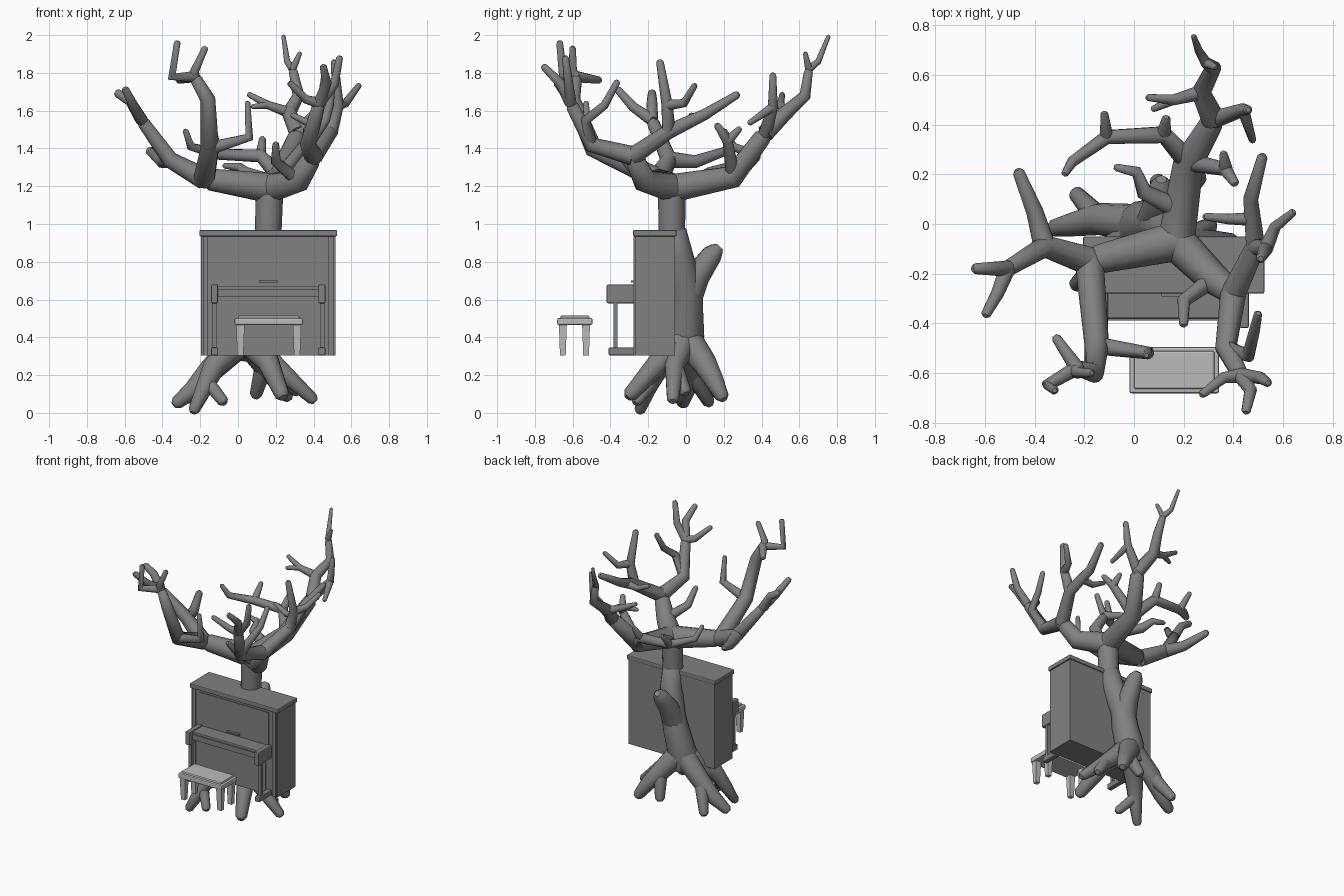
import bpy, bmesh, math
from mathutils import Vector as V


def grey(name, v):
    m = bpy.data.materials.new(name)
    m.diffuse_color = (v, v, v, 1)
    return m


DARK, PALE = grey("dark_wood", .22), grey("bench_wood", .5)


def limb(curve, pts, r0, r1):
    """Tapered branch through pts with a rounded tip."""
    p = [V(q) for q in pts]
    n = len(p) - 1
    rad = [r0 + (r1 - r0) * i / n for i in range(n + 1)]
    d = (p[-1] - p[-2]).normalized()
    p.insert(n, p[-1] - d * r1 * 0.6)
    rad = rad[:n] + [r1, r1 * 0.55]
    s = curve.splines.new('POLY')
    s.points.add(len(p) - 1)
    for sp, q, r in zip(s.points, p, rad):
        sp.co = (*q, 1)
        sp.radius = r


def tree_part(name, limbs):
    c = bpy.data.curves.new(name, 'CURVE')
    c.dimensions = '3D'
    c.bevel_depth = 1.0
    c.bevel_resolution = 4
    c.use_fill_caps = True
    for l in limbs:
        limb(c, *l)
    o = bpy.data.objects.new(name, c)
    bpy.context.collection.objects.link(o)
    bpy.ops.object.select_all(action='DESELECT')
    o.select_set(True)
    bpy.context.view_layer.objects.active = o
    bpy.ops.object.convert(target='MESH')
    o = bpy.context.view_layer.objects.active
    bpy.ops.object.shade_smooth_by_angle(angle=math.radians(60))
    o.data.materials.clear()
    o.data.materials.append(DARK)


def box(name, x, y, z, bevel=0.0, taper=1.0, mat=DARK):
    """Box from ranges; taper narrows the bottom."""
    bm = bmesh.new()
    bmesh.ops.create_cube(bm, size=1)
    for v in bm.verts:
        k = taper if v.co.z < 0 else 1
        v.co = V(((x[0] + x[1]) / 2 + v.co.x * k * (x[1] - x[0]),
                  (y[0] + y[1]) / 2 + v.co.y * k * (y[1] - y[0]),
                  (z[0] + z[1]) / 2 + v.co.z * (z[1] - z[0])))
    if bevel:
        bmesh.ops.bevel(bm, geom=bm.edges[:], offset=bevel, segments=2,
                        affect='EDGES', profile=0.5)
    me = bpy.data.meshes.new(name)
    bm.to_mesh(me)
    bm.free()
    me.materials.append(mat)
    o = bpy.data.objects.new(name, me)
    bpy.context.collection.objects.link(o)


# trunk and broken stump
tree_part("trunk", [
    ([(.02, -.03, .3), (.04, 0, .42), (.08, .0, .55), (.1, .005, .65),
      (.15, -.04, .84), (.16, -.075, 1)], .105, .07),
    ([(.16, -.075, .95), (.165, -.075, 1.12), (.17, -.075, 1.26)], .07, .075),
    ([(.09, .0, .6), (.1, .06, .73), (.11, .14, .84), (.11, .18, .88)], .085, .04)])

# roots
H = (.04, 0, .4)
L, F, B, R = (-.14, .02, .23), (-.13, -.15, .24), (.14, .1, .26), (.2, -.06, .25)
tree_part("roots", [
    ([H, L, (-.24, .0, .12), (-.34, -.02, .04)], .08, .035),
    ([L, (-.24, .13, .04)], .05, .032),
    ([H, F, (-.18, -.2, .13), (-.24, -.25, .0)], .075, .03),
    ([F, (-.15, -.19, .15), (-.07, -.27, .05)], .045, .03),
    ([H, B, (.21, .15, .17), (.27, .2, .07)], .08, .037),
    ([B, (.09, .18, .08)], .05, .033),
    ([H, R, (.41, -.07, .06)], .075, .032),
    ([H, (.16, -.14, .27), (.24, -.31, .08)], .08, .04),
    ([R, (.32, 0, .1)], .045, .033)])

# left crown
C = (.17, -.07, 1.19)
A = (-.18, -.15, 1.24)
A1, A2 = (-.36, -.09, 1.34), (-.51, -.18, 1.55)
P, N = (-.15, -.49, 1.4), (-.23, -.58, 1.78)
tree_part("left_branches", [
    ([C, A], .08, .058), ([A, A1, A2], .058, .033),
    ([A1, (-.4, .05, 1.33), (-.47, .22, 1.39)], .045, .024),
    ([A2, (-.57, -.18, 1.65), (-.65, -.18, 1.7)], .033, .022),
    ([A2, (-.55, -.28, 1.62), (-.6, -.37, 1.72)], .033, .02),
    ([A, P, (-.16, -.6, 1.66), N], .058, .032),
    ([P, (.06, -.52, 1.46), (.05, -.53, 1.65)], .036, .015),
    ([N, (-.32, -.45, 1.76)], .03, .019),
    ([N, (-.35, -.65, 1.78), (-.32, -.67, 1.97)], .03, .018),
    ([N, (-.23, -.6, 1.81), (-.17, -.6, 1.94)], .03, .017)])

# right crown
D0, D = (.32, -.22, 1.23), (.4, -.28, 1.36)
E, G = (.37, -.5, 1.42), (.43, -.61, 1.64)
J, K = (.49, -.09, 1.49), (.53, -.1, 1.63)
tree_part("right_branches", [
    ([C, D0, D], .078, .052), ([D, E, G], .052, .034),
    ([G, (.47, -.67, 1.75), (.45, -.76, 1.84)], .032, .019),
    ([G, (.51, -.62, 1.74), (.54, -.64, 1.89)], .031, .018),
    ([G, (.36, -.62, 1.66), (.27, -.69, 1.75)], .029, .017),
    ([E, (.46, -.53, 1.55), (.485, -.43, 1.63), (.5, -.36, 1.76)], .033, .017),
    ([D, J, K, (.51, -.14, 1.87)], .05, .02),
    ([K, (.57, -.01, 1.64), (.645, .05, 1.74)], .03, .016),
    ([D, J, (.47, .1, 1.58), (.52, .28, 1.69)], .05, .021),
    ([(.48, .02, 1.54), (.38, .02, 1.53), (.28, .03, 1.58)], .028, .015),
    ([D0, (.2, -.31, 1.33), (.2, -.41, 1.43)], .037, .018)])

# rear crown
S, T, U, W = (.22, .25, 1.25), (.32, .42, 1.48), (.27, .53, 1.59), (.32, .63, 1.68)
M, Q, Y = (.12, .36, 1.36), (-.11, .35, 1.37), (.37, .22, 1.44)
X = (.29, .65, 1.82)
tree_part("rear_branches", [
    ([C, S, T], .075, .048), ([T, U, W, X], .048, .024),
    ([X, (.26, .7, 1.86), (.24, .757, 2)], .022, .011),
    ([X, (.33, .63, 1.91)], .02, .012),
    ([T, (.44, .46, 1.62), (.46, .46, 1.8)], .036, .018),
    ([(.44, .46, 1.62), (.48, .33, 1.53)], .025, .015),
    ([U, (.16, .5, 1.63), (.05, .51, 1.69)], .03, .014),
    ([(.16, .5, 1.63), (.07, .46, 1.62)], .02, .013),
    ([S, M, Q, (-.25, .25, 1.41), (-.28, .2, 1.5)], .044, .015),
    ([M, (.13, .43, 1.46)], .03, .018), ([Q, (-.12, .45, 1.47)], .027, .016),
    ([S, Y, (.41, .16, 1.53)], .038, .018), ([Y, (.36, .29, 1.51)], .028, .016),
    ([(.18, .06, 1.22), (.04, .13, 1.27), (.01, .21, 1.3), (-.08, .23, 1.31)],
     .042, .015)])

# piano case
box("piano_body", (-.195, .515), (-.268, -.058), (.305, .94))
box("piano_lid", (-.205, .525), (-.28, -.05), (.935, .968), .006)
box("upper_panel", (-.125, .445), (-.274, -.26), (.68, .92))
box("lower_panel", (-.1, .42), (-.274, -.26), (.34, .58))
box("music_ledge", (.11, .21), (-.292, -.268), (.69, .7))
for s in (-1, 1):
    def sx(a, b):
        return tuple(sorted((.16 + s * a, .16 + s * b)))
    box("pilaster", sx(.318, .345), (-.277, -.26), (.305, .935))
    box("key_cheek", sx(.265, .303), (-.42, -.26), (.58, .68), .008)
    box("key_leg", sx(.275, .298), (-.385, -.362), (.345, .585))
    box("key_leg_foot", sx(.265, .303), (-.41, -.26), (.305, .345), .006)
box("key_bed", (-.11, .43), (-.388, -.26), (.615, .655))
box("key_cover", (-.11, .43), (-.38, -.26), (.65, .672), .005)

# bench
box("bench_seat", (-.018, .343), (-.682, -.495), (.465, .502), .008, 1, PALE)
box("bench_cushion", (.0, .325), (-.665, -.512), (.49, .516), .008, 1, PALE)
for x in (-.01, .29):
    for y in (-.673, -.55):
        box("bench_leg", (x, x + .045), (y, y + .042), (.305, .47), 0, .72, PALE)
